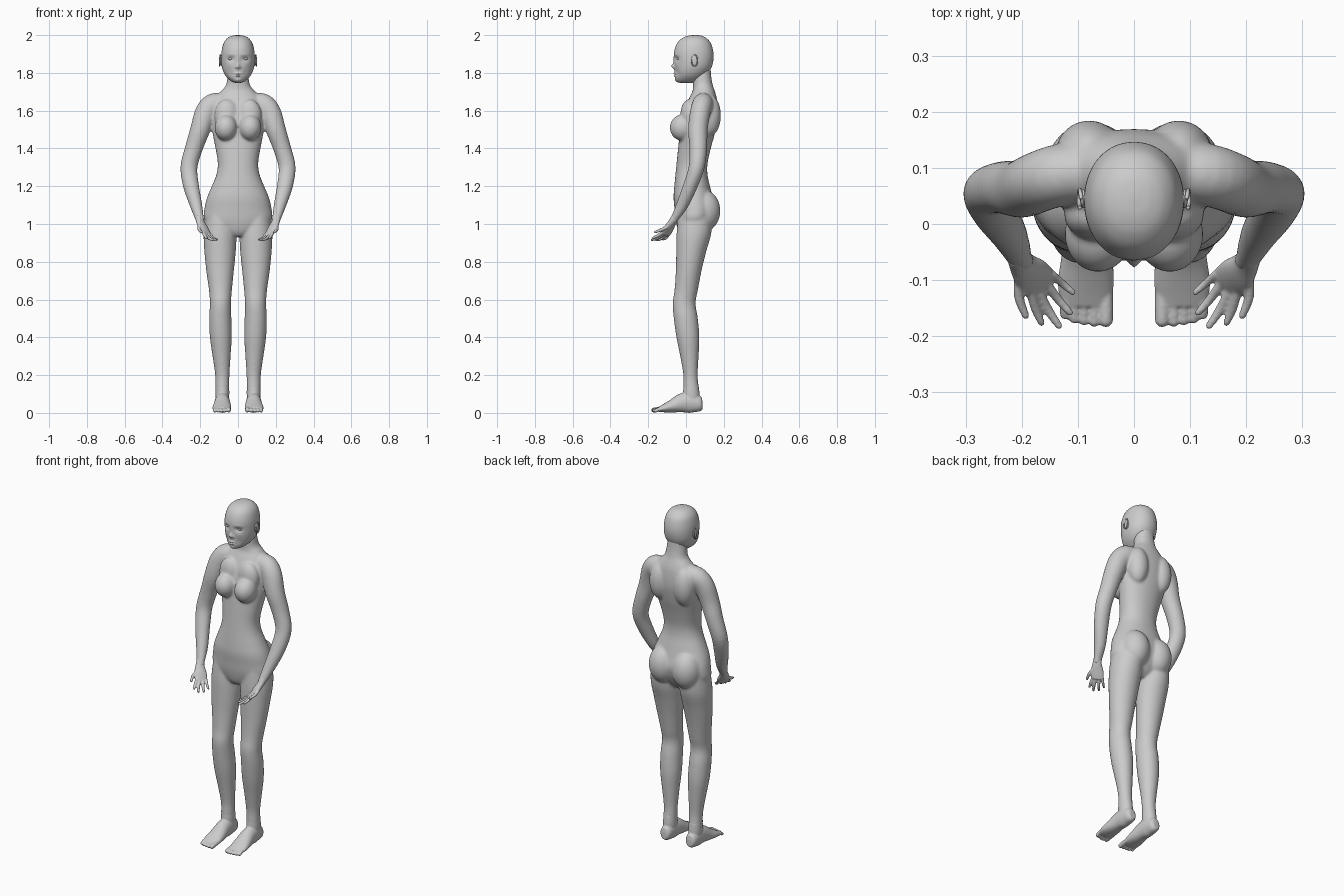
import bpy, bmesh, math
from mathutils import Vector, Matrix


def spline(keys, steps):
    """Catmull-Rom interpolation of tuples."""
    out = []
    for i in range(len(keys) - 1):
        a, b, c, d = (keys[max(0, min(len(keys) - 1, i + k))] for k in (-1, 0, 1, 2))
        for s in range(steps):
            t = s / steps
            out.append([0.5 * (2 * q + (r - p) * t + (2 * p - 5 * q + 4 * r - w) * t * t
                               + (3 * q - p - 3 * r + w) * t ** 3) for p, q, r, w in zip(a, b, c, d)])
    out.append(list(keys[-1]))
    return out


def loft(bm, keys, ref=None, n=28, steps=4, power=2.0):
    """Elliptic tube through (x, y, z, ru, rv) keys; ref is the u axis, None = level rings."""
    pts = spline(keys, steps)
    rings = []
    for i, k in enumerate(pts):
        c = Vector(k[:3])
        if ref is None:
            u, v = Vector((1, 0, 0)), Vector((0, 1, 0))
        else:
            t = (Vector(pts[min(i + 1, len(pts) - 1)][:3]) - Vector(pts[max(i - 1, 0)][:3])).normalized()
            u = Vector(ref)
            u = (u - t * u.dot(t)).normalized()
            v = t.cross(u)
        ring = []
        for j in range(n):
            a = 2 * math.pi * j / n
            ca, sa = math.cos(a), math.sin(a)
            ca = math.copysign(abs(ca) ** (2 / power), ca)
            sa = math.copysign(abs(sa) ** (2 / power), sa)
            ring.append(bm.verts.new(c + u * ca * max(k[3], .001) + v * sa * max(k[4], .001)))
        rings.append(ring)
    for a, b in zip(rings, rings[1:]):
        for j in range(n):
            bm.faces.new((a[j], a[(j + 1) % n], b[(j + 1) % n], b[j]))
    bm.faces.new(rings[0][::-1])
    bm.faces.new(rings[-1])


def ball(bm, centre, radii):
    m = Matrix.Translation(centre) @ Matrix.Diagonal((*radii, 1))
    bmesh.ops.create_uvsphere(bm, u_segments=28, v_segments=18, radius=1, matrix=m)


def mirror_x(bm):
    new = bmesh.ops.duplicate(bm, geom=bm.verts[:] + bm.edges[:] + bm.faces[:])["geom"]
    for v in new:
        if isinstance(v, bmesh.types.BMVert):
            v.co.x *= -1


def finish(bm, name, voxel=None, smooth=0):
    bmesh.ops.recalc_face_normals(bm, faces=bm.faces[:])
    for f in bm.faces:
        f.smooth = True
    me = bpy.data.meshes.new(name)
    bm.to_mesh(me)
    bm.free()
    ob = bpy.data.objects.new(name, me)
    bpy.context.collection.objects.link(ob)
    if voxel:
        m = ob.modifiers.new("blend", "REMESH")
        m.mode, m.voxel_size, m.use_smooth_shade = "VOXEL", voxel, True
        m = ob.modifiers.new("soften", "SMOOTH")
        m.factor, m.iterations = 0.5, smooth
    return ob


def profile(rows):
    """(z, front, back, half width) to level ring keys."""
    return [(0, (f + b) / 2, z, w, (b - f) / 2) for z, f, b, w in rows]


# Body: legs, arms, chest and seat volumes, blended with the torso
bm = bmesh.new()
loft(bm, [(.095, .05, 1.06, .075, .09), (.095, .042, .95, .087, .092), (.095, .027, .85, .083, .079),
          (.095, .014, .75, .073, .068), (.093, .001, .65, .061, .062), (.093, -.01, .58, .056, .061),
          (.094, -.001, .5, .059, .064), (.091, .01, .4, .058, .061), (.087, .018, .3, .048, .049),
          (.083, .024, .2, .038, .038), (.083, .027, .13, .037, .041), (.083, .03, .06, .034, .04)])
loft(bm, [(.07, .095, 1.635, .05, .055), (.13, .088, 1.632, .055, .06), (.17, .075, 1.59, .054, .058),
          (.2, .063, 1.5, .052, .053), (.234, .065, 1.4, .047, .047), (.26, .056, 1.3, .042, .045),
          (.248, .022, 1.2, .038, .042), (.222, -.02, 1.1, .032, .033), (.204, -.06, 1.03, .021, .024),
          (.199, -.07, 1.01, .019, .023)], ref=(0, 1, 0))
ball(bm, (.064, -.018, 1.51), (.06, .068, .07))
ball(bm, (.06, .015, 1.575), (.065, .045, .085))
ball(bm, (.076, .095, 1.07), (.082, .087, .11))
ball(bm, (.08, .125, 1.575), (.06, .06, .11))
mirror_x(bm)
loft(bm, profile([(.935, -.025, .08, .03), (.965, -.042, .11, .12), (1.02, -.055, .14, .178),
                  (1.08, -.061, .155, .178), (1.14, -.066, .142, .164), (1.2, -.062, .127, .139),
                  (1.26, -.056, .114, .115), (1.32, -.05, .114, .107), (1.4, -.042, .131, .119),
                  (1.48, -.033, .153, .134), (1.56, -.022, .168, .14), (1.62, -.003, .168, .14),
                  (1.67, .018, .162, .118), (1.705, .035, .152, .088), (1.735, .037, .142, .064),
                  (1.78, .035, .134, .056), (1.84, .035, .13, .05)]), power=2.15, n=40)
finish(bm, "body", .006, 14)

# Hands: palm, four fingers and thumb
bm = bmesh.new()
across = (.65, -.75, 0)
loft(bm, [(.206, -.055, 1.04, .022, .019), (.199, -.072, 1.01, .025, .018), (.184, -.09, .98, .034, .016),
          (.168, -.105, .95, .034, .012), (.164, -.11, .942, .026, .009)], ref=across)
fingers = [((.184, -.122, .957), (.175, -.152, .937), (.165, -.176, .925), .0085),
           ((.172, -.115, .949), (.155, -.15, .926), (.134, -.181, .916), .0088),
           ((.158, -.103, .945), (.137, -.132, .922), (.114, -.158, .914), .0083),
           ((.147, -.088, .947), (.128, -.106, .925), (.109, -.122, .918), .0073),
           ((.204, -.09, .99), (.205, -.13, .97), (.193, -.163, .957), .009)]
for a, b, c, r in fingers:
    loft(bm, [(*a, r, r), (*b, r, r), (*c, r * .75, r * .75)], ref=(0, 0, 1), n=14)
    ball(bm, c, (r * .75,) * 3)
mirror_x(bm)
finish(bm, "hands", .0035, 4)

# Feet: lofted heel to ball, with five toes
bm = bmesh.new()
loft(bm, [(.083, .027, .15, .036, .039), (.083, .028, .1, .037, .044), (.083, .03, .05, .034, .042)])
loft(bm, [(.083, .088, .043, .016, .022), (.083, .075, .044, .031, .038), (.083, .03, .055, .038, .055),
          (.083, -.02, .053, .041, .051), (.084, -.07, .037, .047, .036), (.086, -.11, .026, .05, .024),
          (.086, -.145, .018, .044, .013)], ref=(1, 0, 0))
for x, tip, r in [(.05, -.17, .013), (.071, -.172, .0105), (.089, -.17, .01),
                  (.106, -.167, .0098), (.123, -.16, .0095)]:
    loft(bm, [(x, -.11, .023, r, r), (x, -.145, .019, r, r), (x, tip, r + .002, r, r)], ref=(1, 0, 0), n=14)
    ball(bm, (x, tip, r + .002), (r, r * 1.1, r))
mirror_x(bm)
finish(bm, "feet", .0035, 5)

# Head: lofted skull, face shaped with soft pushes
bm = bmesh.new()
loft(bm, profile([(2.0, .04, .06, .008), (1.996, .01, .085, .032), (1.984, -.02, .108, .056),
                  (1.96, -.045, .13, .075), (1.92, -.061, .143, .086), (1.88, -.063, .146, .089),
                  (1.84, -.06, .139, .087), (1.81, -.06, .125, .079), (1.785, -.059, .105, .066),
                  (1.765, -.056, .085, .048), (1.752, -.046, .06, .03), (1.747, -.03, .04, .012)]),
     n=96, steps=8, power=2.1)
# (x, z, x radius, z radius, forward push)
pushes = [(.037, 1.874, .02, .013, -.01), (.037, 1.897, .026, .008, .002), (0, 1.868, .009, .02, .004),
          (0, 1.836, .009, .014, .017), (.011, 1.83, .007, .007, .006), (.045, 1.84, .02, .015, .002),
          (0, 1.796, .018, .005, .007), (0, 1.784, .015, .005, .006), (0, 1.79, .02, .0022, -.005),
          (0, 1.76, .016, .01, .004), (.04, 1.8, .015, .02, -.004)]
for v in bm.verts:
    if v.co.y < .02:
        x, z = abs(v.co.x), v.co.z
        v.co.y -= sum(d * math.exp(-((x - px) / rx) ** 2 - ((z - pz) / rz) ** 2)
                      for px, pz, rx, rz, d in pushes)
finish(bm, "head")

# Eyes
bm = bmesh.new()
ball(bm, (.037, -.036, 1.875), (.017, .013, .008))
mirror_x(bm)
finish(bm, "eyes")

# Ears: thin shell with a raised rim
bm = bmesh.new()
ball(bm, (.09, .045, 1.865), (.006, .017, .03))
rim = []
for i in range(15):
    a = math.radians(-70 + i * 20)
    rim.append((.094 + .004 * math.sin(a * .5 + .6), .045 + .016 * math.sin(a + 1.2),
                1.866 + .03 * math.cos(a + 1.2), .0035, .0035))
loft(bm, rim, ref=(1, 0, 0), n=10, steps=2)
mirror_x(bm)
finish(bm, "ears")
